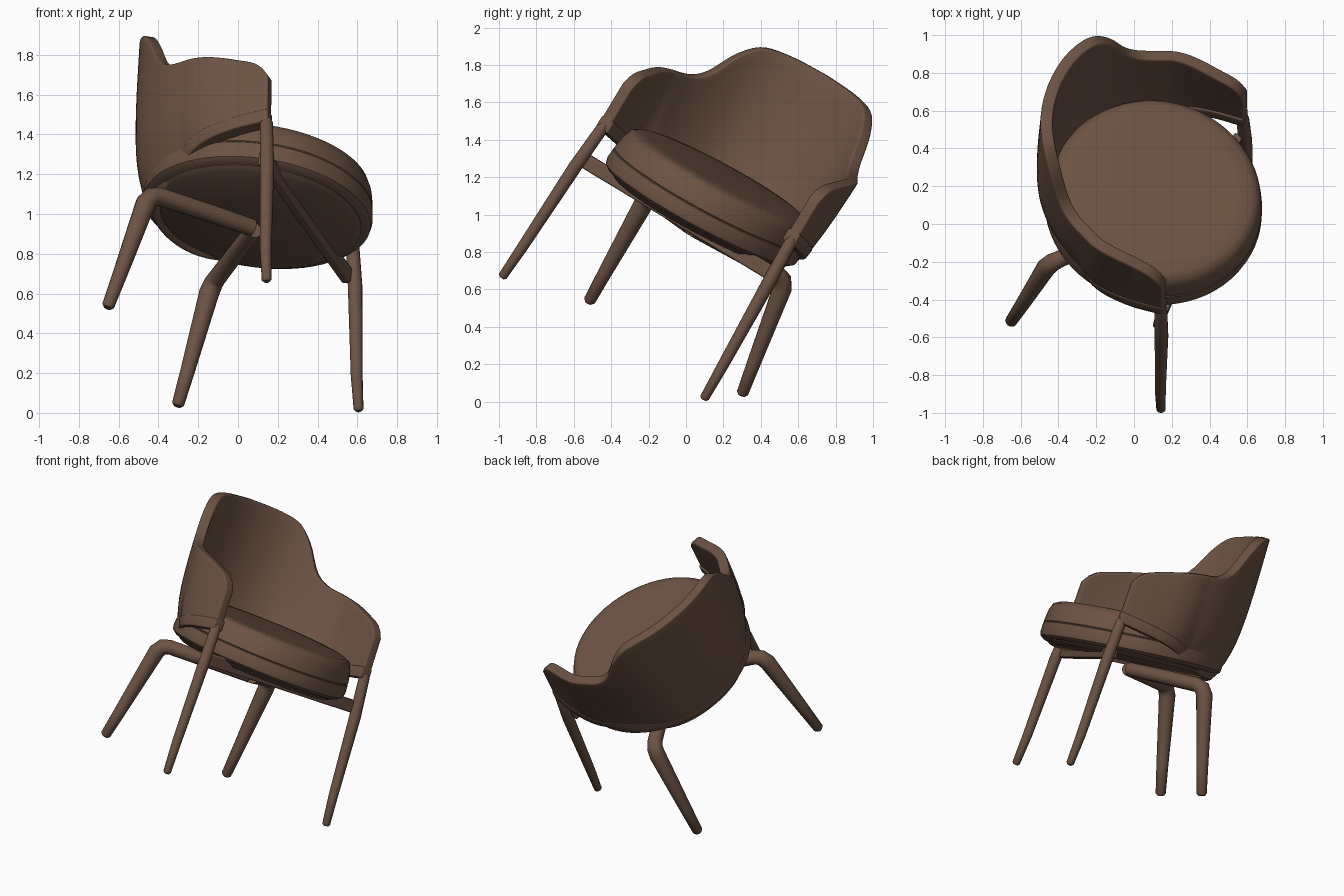
import bpy, bmesh
from math import sin, cos, radians, pi
from mathutils import Vector, Matrix

cube = bpy.data.objects.get("Cube")
if cube:
    bpy.data.objects.remove(cube, do_unlink=True)

brown = bpy.data.materials.new("warm brown")
brown.use_nodes = True
COLOR = (0.15, 0.086, 0.057, 1)
brown.diffuse_color = COLOR
brown.node_tree.nodes["Principled BSDF"].inputs["Base Color"].default_value = COLOR

# The chair is built upright, then tipped by this frame
ax = Vector((0.345, 0.804, -0.485)).normalized()
az = Vector((0.129, 0.471, 0.873))
az = (az - ax * az.dot(ax)).normalized()
ay = az.cross(ax)
FRAME = Matrix((ax, ay, az)).transposed().to_4x4()
FRAME.translation = (-0.118, -0.254, 0.304)
CENTRE_Y = -0.12


def place(name, mesh, angle=40):
    obj = bpy.data.objects.new(name, mesh)
    bpy.context.collection.objects.link(obj)
    mesh.materials.clear()
    mesh.materials.append(brown)
    obj.matrix_world = FRAME
    bpy.ops.object.select_all(action="DESELECT")
    obj.select_set(True)
    bpy.context.view_layer.objects.active = obj
    bpy.ops.object.shade_smooth_by_angle(angle=radians(angle))
    return obj


def from_bmesh(name, bm):
    bmesh.ops.recalc_face_normals(bm, faces=bm.faces)
    mesh = bpy.data.meshes.new(name)
    bm.to_mesh(mesh)
    bm.free()
    return place(name, mesh)


def curve_at(keys, t):
    """Smooth interpolation through (t, value) keys."""
    t = min(max(t, keys[0][0]), keys[-1][0])
    i = next(k for k in range(len(keys) - 1) if t <= keys[k + 1][0])

    def slope(k):
        a, b = keys[max(k - 1, 0)], keys[min(k + 1, len(keys) - 1)]
        return (b[1] - a[1]) / (b[0] - a[0])
    (t0, v0), (t1, v1) = keys[i], keys[i + 1]
    w, u = t1 - t0, (t - t0) / (t1 - t0)
    return (v0 * (2*u**3 - 3*u*u + 1) + v1 * (3*u*u - 2*u**3)
            + w * slope(i) * (u**3 - 2*u*u + u) + w * slope(i + 1) * (u**3 - u*u))


def limb(name, points):
    """Round tapered bar through (x, y, z, radius) points."""
    data = bpy.data.curves.new(name, "CURVE")
    data.dimensions = "3D"
    data.bevel_depth = 1
    data.bevel_resolution = 4
    data.use_fill_caps = True
    spline = data.splines.new("POLY")
    spline.points.add(len(points) - 1)
    for p, (x, y, z, r) in zip(spline.points, points):
        p.co = (x, y, z, 1)
        p.radius = r
    temp = bpy.data.objects.new(name, data)
    mesh = bpy.data.meshes.new_from_object(temp)
    bpy.data.objects.remove(temp)
    return place(name, mesh, 50)


def lathe(name, profile, steps=64):
    bm = bmesh.new()
    verts = [bm.verts.new((r, CENTRE_Y, z)) for r, z in profile]
    edges = [bm.edges.new(pair) for pair in zip(verts, verts[1:])]
    bmesh.ops.spin(bm, geom=verts + edges, cent=(0, CENTRE_Y, 0), axis=(0, 0, 1),
                   angle=2 * pi, steps=steps)
    bmesh.ops.remove_doubles(bm, verts=bm.verts, dist=0.0005)
    return from_bmesh(name, bm)


# Wraparound shell: radius by height, upper and lower edge by angle from the back
RADIUS = [(0.73, 0.51), (0.8, 0.56), (0.9, 0.605), (1.05, 0.645), (1.3, 0.678), (1.69, 0.71)]
TOP = [(0, 1.69), (20, 1.68), (32, 1.65), (41, 1.56), (50, 1.42), (58, 1.365),
       (72, 1.35), (85, 1.338), (100, 1.31), (109, 1.275), (113, 1.21)]
BOTTOM = [(0, 0.735), (40, 0.74), (60, 0.785), (85, 0.87), (113, 0.945)]
WAIST = [(0, 0), (28, 0), (52, -0.022), (75, -0.022), (113, 0)]
ARM = [(68, 0), (98, 1), (113, 1)]
SPAN = 113
ARM_X = 0.655


def wrap(name, upper, thickness, grow, rows, bevel):
    bm = bmesh.new()
    cols, grid = 84, []
    for i in range(cols + 1):
        angle = -SPAN + 2 * SPAN * i / cols
        low = curve_at(BOTTOM, abs(angle))
        high = upper(abs(angle), low)
        straight = curve_at(ARM, abs(angle))
        column = []
        for j in range(rows + 1):
            z = low + (high - low) * j / rows
            # front edge of the arm rakes back with height
            a = radians(angle * (1 - 0.09 * straight * (z - low)))
            r = curve_at(RADIUS, z) + curve_at(WAIST, abs(angle))
            if straight > 0:
                # arms run straight forward
                r += (ARM_X / abs(sin(a)) - r) * straight
            r += grow
            column.append(bm.verts.new((r * sin(a), CENTRE_Y + r * cos(a), z)))
        grid.append(column)
    for a, b in zip(grid, grid[1:]):
        for j in range(rows):
            bm.faces.new((a[j], b[j], b[j + 1], a[j + 1]))
    obj = from_bmesh(name, bm)
    # make the faces point away from the seat so thickness goes inward
    face = obj.data.polygons[len(obj.data.polygons) // 2]
    if face.normal.y < 0:
        obj.data.flip_normals()
    solid = obj.modifiers.new("thickness", "SOLIDIFY")
    solid.thickness = thickness
    solid.offset = -1
    edge = obj.modifiers.new("soft edge", "BEVEL")
    edge.width = bevel
    edge.segments = 4
    edge.limit_method = "ANGLE"
    edge.angle_limit = radians(50)
    return obj


wrap("back_shell", lambda a, low: curve_at(TOP, a), 0.065, 0, 14, 0.031)
wrap("shell_rim", lambda a, low: low + 0.07, 0.08, 0.005, 2, 0.01)

# Round cushion with a piped seam, and the plate under it
lathe("seat_cushion", [(0, 1.035), (0.42, 1.035), (0.5, 1.03), (0.538, 1.012), (0.558, 0.97),
                       (0.572, 0.905), (0.573, 0.893), (0.569, 0.888), (0.575, 0.883),
                       (0.581, 0.83), (0.575, 0.8), (0.55, 0.78), (0, 0.78)])
lathe("seat_base", [(0, 0.8), (0.53, 0.8), (0.53, 0.775), (0.5, 0.755), (0, 0.755)])

# Legs, mirrored left and right
for side, word in ((1, "left"), (-1, "right")):
    limb("front_leg_" + word, [
        (side * 0.672, -0.53, 0, 0.014), (side * 0.671, -0.528, 0.012, 0.025),
        (side * 0.663, -0.495, 0.2, 0.03), (side * 0.643, -0.425, 0.7, 0.037),
        (side * 0.628, -0.382, 0.945, 0.034), (side * 0.626, -0.378, 0.975, 0.022)])
    limb("rear_leg_" + word, [
        (side * 0.51, 0.39, 0, 0.02), (side * 0.509, 0.387, 0.014, 0.032),
        (side * 0.495, 0.355, 0.2, 0.038), (side * 0.463, 0.287, 0.62, 0.052),
        (side * 0.448, 0.265, 0.665, 0.05), (side * 0.42, 0.235, 0.68, 0.047),
        (side * 0.2, 0.05, 0.695, 0.046), (side * 0.01, -0.11, 0.705, 0.044)])

# Bar joining the front legs under the seat
bm = bmesh.new()
bmesh.ops.create_cube(bm, size=1, matrix=Matrix.Translation((0, -0.385, 0.755))
                      @ Matrix.Diagonal((1.24, 0.05, 0.08, 1)))
bar = from_bmesh("front_crossbar", bm)
soft = bar.modifiers.new("soft edge", "BEVEL")
soft.width = 0.01
soft.segments = 2
